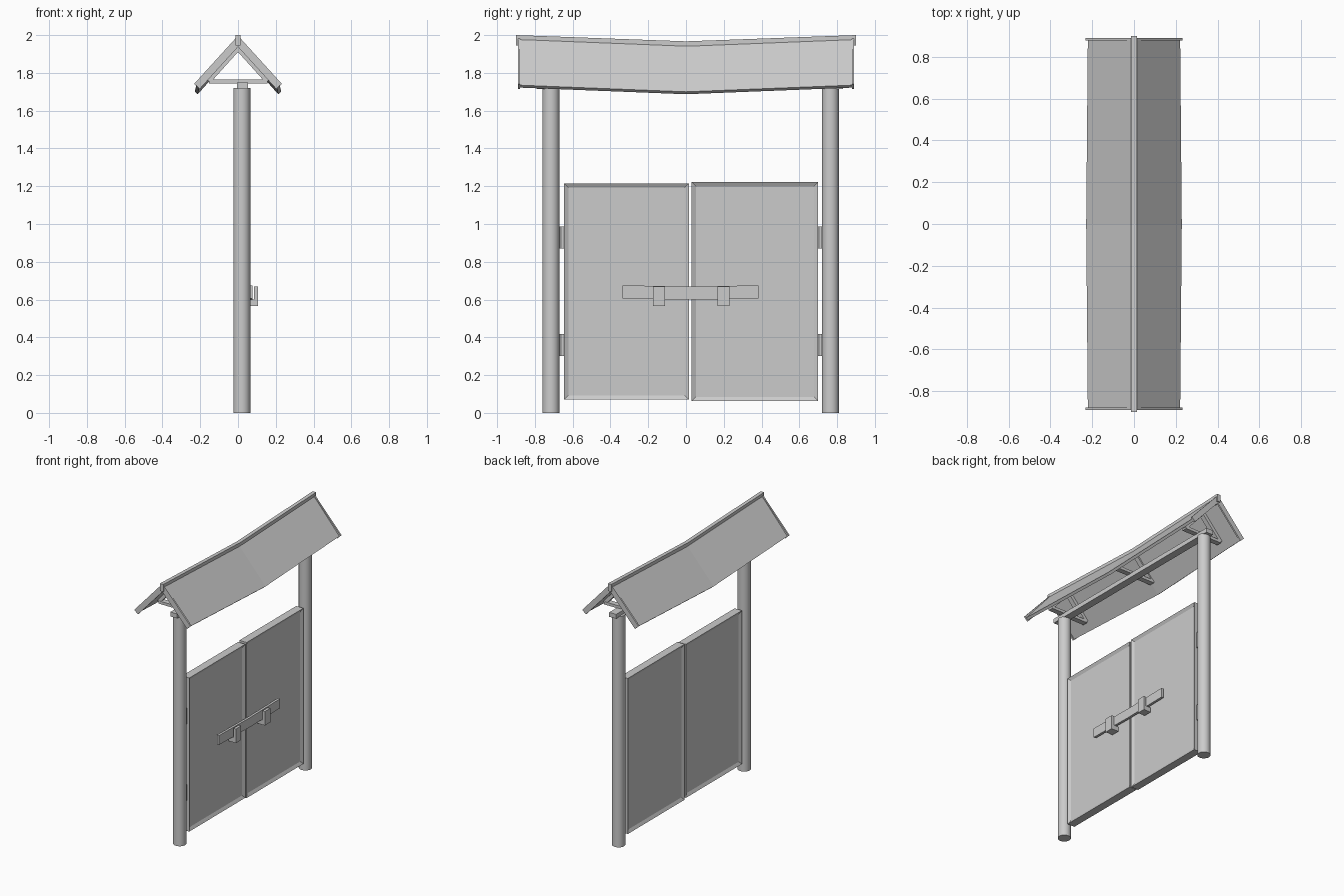
import bpy, bmesh
from mathutils import Vector

if "Cube" in bpy.data.objects:
    bpy.data.objects.remove(bpy.data.objects["Cube"])

def finish(name, bm):
    bmesh.ops.recalc_face_normals(bm, faces=bm.faces)
    me = bpy.data.meshes.new(name)
    bm.to_mesh(me)
    bm.free()
    ob = bpy.data.objects.new(name, me)
    bpy.context.collection.objects.link(ob)
    return ob

def sweep(name, profile, stations):
    """Loft an xz profile along y; stations are (y, x offset scale, z offset)."""
    bm = bmesh.new()
    rings = [[bm.verts.new((x * sx, y, z + dz)) for x, z in profile]
             for y, sx, dz in stations]
    n = len(profile)
    for a, b in zip(rings, rings[1:]):
        for i in range(n):
            j = (i + 1) % n
            bm.faces.new((a[i], a[j], b[j], b[i]))
    bm.faces.new(rings[0])
    bm.faces.new(rings[-1])
    return finish(name, bm)

def rect(x0, x1, z0, z1):
    return [(x0, z0), (x1, z0), (x1, z1), (x0, z1)]

def box(name, x0, x1, y0, y1, z0, z1):
    return sweep(name, rect(x0, x1, z0, z1), [(y0, 1, 0), (y1, 1, 0)])

def cylinder(name, x, y, r, z0, z1, sides):
    bpy.ops.mesh.primitive_cylinder_add(vertices=sides, radius=r, depth=z1 - z0,
                                        location=(x, y, (z0 + z1) / 2))
    ob = bpy.context.object
    ob.name = name
    bpy.ops.object.shade_smooth_by_angle()
    return ob

def slope(side, x_end, z_end, apex, thick):
    """Sloping board profile from the ridge down to the eave."""
    d = Vector((x_end, z_end - apex)).normalized()
    nx, nz = -d.y * thick, d.x * thick
    return [(0, apex), (side * x_end, z_end),
            (side * (x_end - nx), z_end - nz), (0, apex - thick / d.x)]

def door(name, y0, y1, z0, z1):
    ob = box(name, -0.01, 0.05, y0, y1, z0, z1)
    bm = bmesh.new()
    bm.from_mesh(ob.data)
    bm.normal_update()
    faces = [f for f in bm.faces if abs(f.normal.x) > 0.9]
    # framed, recessed panel on both faces
    bmesh.ops.inset_individual(bm, faces=faces, thickness=0.032)
    for f in faces:
        bmesh.ops.translate(bm, verts=f.verts, vec=f.normal * -0.012)
    bm.to_mesh(ob.data)
    bm.free()

# Posts
for y in (-0.715, 0.765):
    cylinder("post", 0.02, y, 0.045, 0, 1.72, 24)

# Double doors
door("left_door", -0.645, 0.015, 0.07, 1.215)
door("right_door", 0.03, 0.70, 0.062, 1.222)

# Hinges
for y in (-0.656, 0.71):
    for z in (0.3, 0.87):
        cylinder("hinge", 0.02, y, 0.014, z, z + 0.118, 12)

# Crossbar with its two hooked brackets
sweep("lock_bar", rect(0.06, 0.078, 0.605, 0.675),
      [(-0.335, 1, 0), (0.025, 1, -0.006), (0.385, 1, 0)])
hook = [(0.045, 0.565), (0.105, 0.565), (0.105, 0.67), (0.085, 0.67),
        (0.085, 0.6), (0.045, 0.6)]
for y in (-0.175, 0.167):
    sweep("bar_bracket", hook, [(y, 1, 0), (y + 0.063, 1, 0)])

# Lengthwise beam on the posts
box("top_beam", -0.005, 0.052, -0.79, 0.83, 1.715, 1.748)

# Sagging roof slopes, end trims and ridge
for s in (-1, 1):
    sweep("roof_slope", slope(s, 0.221, 1.735, 1.992, 0.02),
          [(-0.88, 1, 0), (0, 1.035, -0.035), (0.88, 1, 0)])
    for y in (-0.89, 0.878):
        sweep("end_trim", slope(s, 0.232, 1.742, 1.997, 0.04),
              [(y, 1, 0), (y + 0.012, 1, 0)])
sweep("ridge_beam", rect(-0.014, 0.014, 1.945, 2.0),
      [(-0.9, 1, 0), (0, 1, -0.033), (0.9, 1, 0)])

# Roof trusses
for y in (-0.70, 0.01, 0.72):
    box("truss_tie", -0.153, 0.157, y - 0.02, y + 0.02, 1.745, 1.766)
    for s in (-1, 1):
        sweep("rafter", slope(s, 0.165, 1.765, 1.948, 0.025),
              [(y - 0.018, 1, 0), (y + 0.018, 1, 0)])
